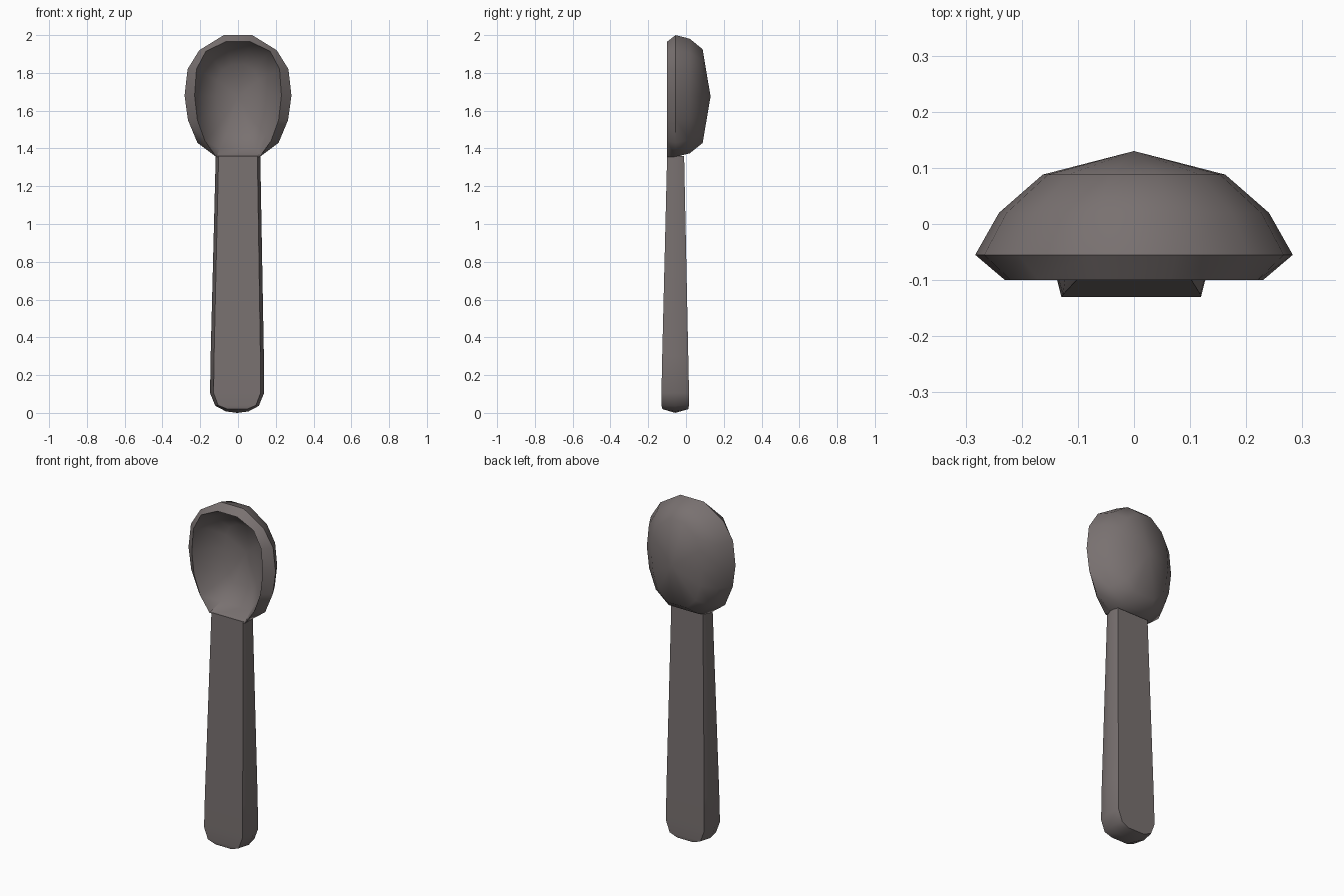
import bpy, bmesh

if "Cube" in bpy.data.objects:
    bpy.data.objects.remove(bpy.data.objects["Cube"])

mat = bpy.data.materials.new("warm dark grey")
mat.diffuse_color = (0.19, 0.165, 0.163, 1)
mat.use_nodes = True
mat.node_tree.nodes["Principled BSDF"].inputs["Base Color"].default_value = mat.diffuse_color


def loft(name, rings, start=None, end=None, cap=False):
    """Skin closed rings; close ends with an apex point or a flat cap."""
    bm = bmesh.new()
    loops = [[bm.verts.new(p) for p in r] for r in rings]
    n = len(loops[0])
    for a, b in zip(loops, loops[1:]):
        for i in range(n):
            j = (i + 1) % n
            bm.faces.new((a[i], a[j], b[j], b[i]))
    for loop, apex in ((loops[0], start), (loops[-1], end)):
        if apex:
            v = bm.verts.new(apex)
            for i in range(n):
                bm.faces.new((loop[i], loop[(i + 1) % n], v))
        elif cap:
            bm.faces.new(loop)
    bmesh.ops.recalc_face_normals(bm, faces=bm.faces)
    me = bpy.data.meshes.new(name)
    bm.to_mesh(me)
    bm.free()
    me.materials.append(mat)
    ob = bpy.data.objects.new(name, me)
    bpy.context.collection.objects.link(ob)
    bpy.ops.object.select_all(action='DESELECT')
    ob.select_set(True)
    bpy.context.view_layer.objects.active = ob
    bpy.ops.object.shade_smooth_by_angle(angle=0.75)
    return ob


# bowl: half outlines (x, z) of the widest ring and of the front rim
CZ = 1.675
outer = [(.075, 2.0), (.205, 1.92), (.267, 1.82), (.283, 1.68),
         (.265, 1.55), (.215, 1.43), (.115, 1.355)]
rim = [(.065, 1.965), (.17, 1.915), (.22, 1.82), (.23, 1.68),
       (.215, 1.55), (.175, 1.44), (.115, 1.355)]


def ring(half, y, sx=1, sz=1):
    full = half + [(-x, z) for x, z in reversed(half)]
    return [(x * sx, y, CZ + (z - CZ) * sz) for x, z in full]


loft("bowl", [
    ring(rim, .045, .50, .58), ring(rim, -.02, .84, .87),   # hollow
    ring(rim, -.10), ring(outer, -.055),                    # lip
    ring(outer, .02, .85, .94), ring(outer, .088, .575, .77),  # back
], start=(0, .075, CZ), end=(0, .13, CZ))


# handle: six-sided tapering section with a rounded foot
def section(z, w, y0, y1, cx=0, dz=0):
    ym = (y0 + y1) / 2
    f = w * .87
    return [(cx - w, ym, z - dz), (cx - f, y0, z), (cx + f, y0, z),
            (cx + w, ym, z - dz), (cx + f, y1, z), (cx - f, y1, z)]


loft("handle", [
    section(1.36, .118, -.10, -.01),
    section(.30, .141, -.126, .012, -.004),
    section(.105, .143, -.13, .016, -.005),
    section(.04, .115, -.13, .016, -.005, .003),
    section(.02, .06, -.125, .012, -.004, .012),
], end=(-.004, -.057, 0), cap=True)
